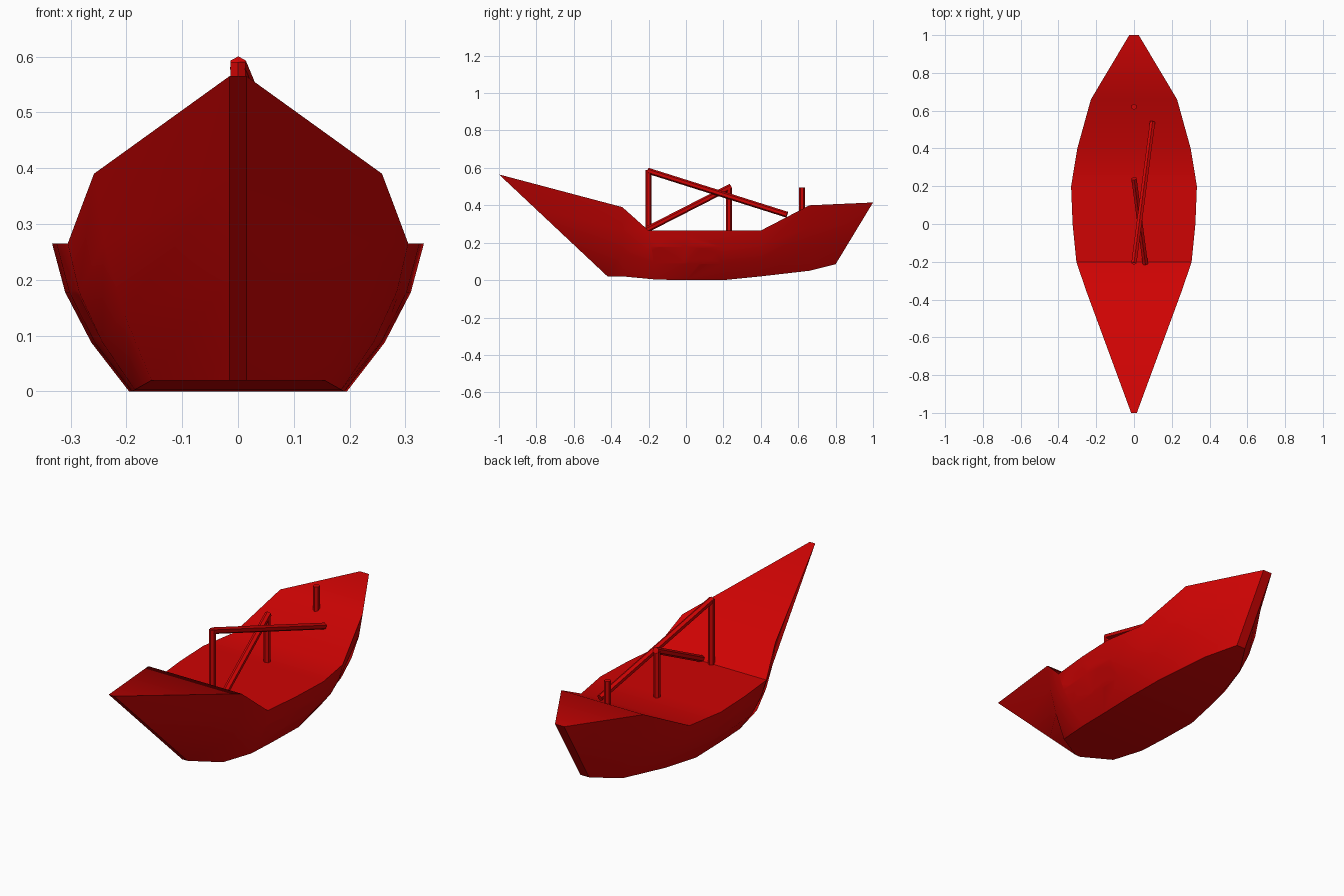
import bpy, bmesh, math, random
from mathutils import Vector

if "Cube" in bpy.data.objects:
    bpy.data.objects.remove(bpy.data.objects["Cube"])

red = bpy.data.materials.new("deep red paint")
red.use_nodes = True
red.diffuse_color = (0.62, 0.001, 0.001, 1)
red.node_tree.nodes["Principled BSDF"].inputs["Base Color"].default_value = red.diffuse_color


def make_object(name, bm):
    """Turn a bmesh into a painted object with outward faces."""
    if bm.calc_volume(signed=True) < 0:
        bmesh.ops.reverse_faces(bm, faces=bm.faces)
    mesh = bpy.data.meshes.new(name)
    bm.to_mesh(mesh)
    bm.free()
    mesh.materials.append(red)
    obj = bpy.data.objects.new(name, mesh)
    bpy.context.collection.objects.link(obj)
    return obj


def loft(bm, rings):
    """Skin closed rings of points into a capped solid."""
    loops = [[bm.verts.new(point) for point in ring] for ring in rings]
    count = len(loops[0])
    for first, second in zip(loops, loops[1:]):
        for i in range(count):
            j = (i + 1) % count
            bm.faces.new((first[i], first[j], second[j], second[i]))
    bm.faces.new(loops[0][::-1])
    bm.faces.new(loops[-1])


# Hull stations from bow to stern:
# deck y, deck half width, deck z, keel y, keel half width, keel z
stations = [
    (-1, .015, .565, -.42, .015, .02),
    (-.34, .258, .39, -.34, .155, .02),
    (-.2, .305, .265, -.16, .185, .003),
    (0, .325, .265, 0, .19, 0),
    (.2, .333, .265, .2, .195, 0),
    (.4, .3, .265, .4, .17, .02),
    (.66, .228, .4, .66, .11, .05),
    (1, .025, .415, .8, .025, .085),
]
# Height and width fractions that give the sides their bulge
bulge = [(0, 0), (.33, .49), (.67, .83), (1, 1)]


def side_points(station):
    """Points up the left side of one station, keel to deck."""
    deck_y, deck_x, deck_z, keel_y, keel_x, keel_z = station
    return [Vector((keel_x + (deck_x - keel_x) * across,
                    keel_y + (deck_y - keel_y) * up,
                    keel_z + (deck_z - keel_z) * up)) for up, across in bulge]


def mirrored(point):
    return Vector((-point.x, point.y, point.z))


# Decked hull
bm = bmesh.new()
rings = []
for station in stations:
    left = side_points(station)
    rings.append([mirrored(p) for p in reversed(left)] + left)
loft(bm, rings)
hull = make_object("hull", bm)


# Ragged breach running through both sides of the hull
def ragged_outline(x, centre_y, centre_z, length, height, tilt, seed):
    rng = random.Random(seed)
    points = []
    steps = 22
    for i in range(steps):
        angle = math.tau * i / steps
        reach = rng.uniform(.9, 1.1) if i % 2 else rng.uniform(.65, .85)
        along, up = length * reach * math.cos(angle), height * reach * math.sin(angle)
        points.append((x, centre_y + along * math.cos(tilt) - up * math.sin(tilt),
                       centre_z + along * math.sin(tilt) + up * math.cos(tilt)))
    return points


bm = bmesh.new()
loft(bm, [ragged_outline(-.4, .01, .15, .15, .065, -.1, 3),
          ragged_outline(.4, -.025, .17, .18, .075, -.25, 8)])
bmesh.ops.triangulate(bm, faces=bm.faces)
cutter = make_object("breach_cutter", bm)
cutter.hide_render = True

cut = hull.modifiers.new("breach", 'BOOLEAN')
cut.operation = 'DIFFERENCE'
cut.solver = 'EXACT'
cut.object = cutter
bpy.ops.object.select_all(action='DESELECT')
bpy.context.view_layer.objects.active = hull
hull.select_set(True)
bpy.ops.object.modifier_apply(modifier=cut.name)
bpy.data.objects.remove(cutter)
bpy.ops.object.shade_smooth_by_angle(angle=math.radians(35))

# Sprung triangular plank low on each side
for name, flip in (("left_sprung_plank", False), ("right_sprung_plank", True)):
    fore, aft = side_points(stations[4]), side_points(stations[5])
    corners = [fore[0], aft[0], aft[1] + Vector((.015, 0, .03))]
    bm = bmesh.new()
    bm.faces.new([bm.verts.new(mirrored(p) if flip else p) for p in corners])
    make_object(name, bm)


# Six-sided spars
def spar(name, start, end, radius=.016):
    start, end = Vector(start), Vector(end)
    axis = end - start
    bm = bmesh.new()
    bmesh.ops.create_cone(bm, cap_ends=True, segments=6, radius1=radius,
                          radius2=radius, depth=axis.length)
    obj = make_object(name, bm)
    obj.location = (start + end) / 2
    obj.rotation_euler = axis.to_track_quat('Z', 'Y').to_euler()


spar("fore_mast", (0, -.2, .22), (0, -.2, .59))
spar("main_mast", (0, .23, .22), (0, .23, .49))
spar("aft_mast", (0, .62, .33), (0, .62, .495))
spar("fallen_boom", (0, -.205, .585), (.098, .54, .35))
spar("leaning_boom", (.06, -.21, .27), (0, .24, .5))
